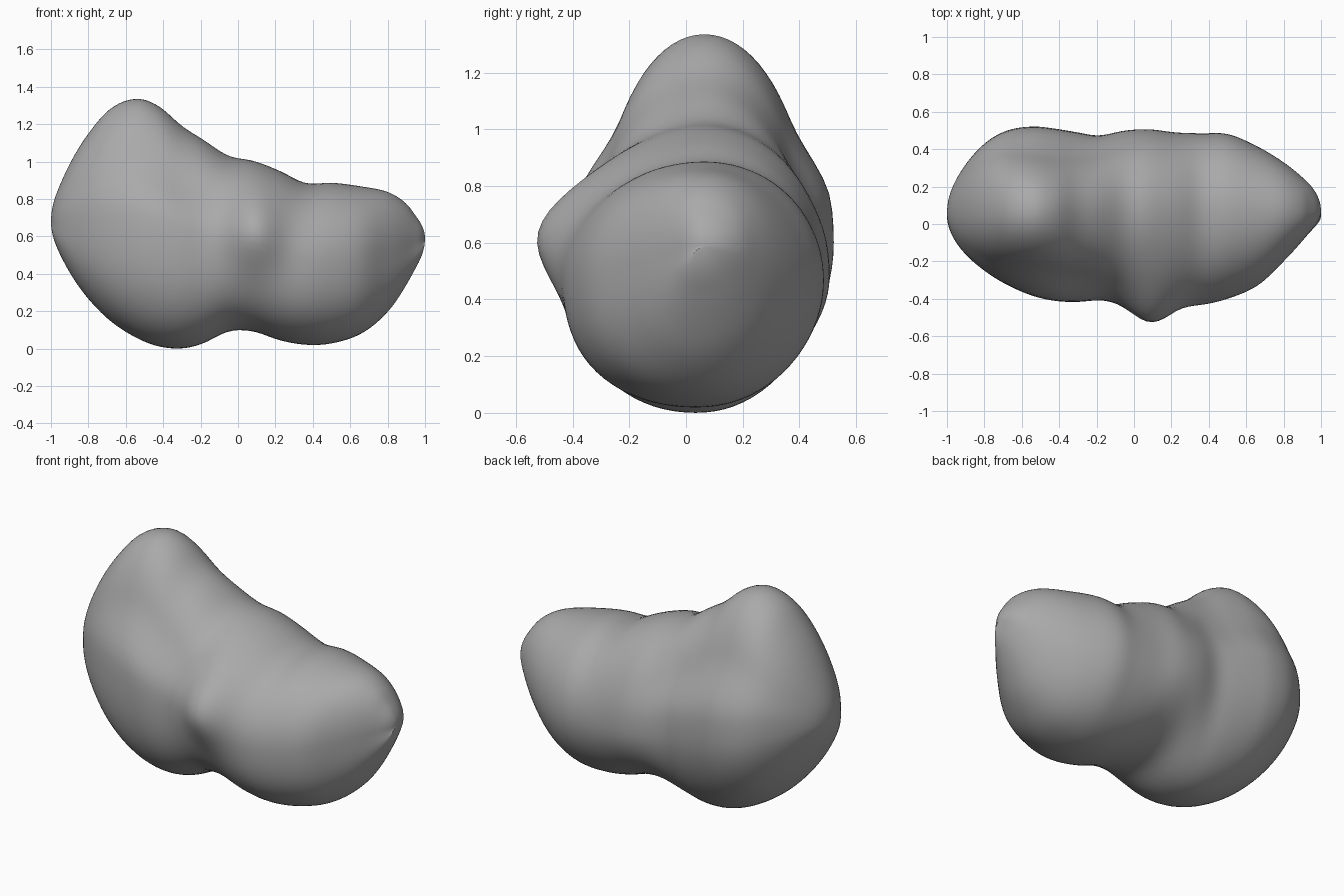
import bpy, bmesh, math

cube = bpy.data.objects.get("Cube")
if cube:
    bpy.data.objects.remove(cube, do_unlink=True)

# Stone material
stone = bpy.data.materials.new("stone grey")
stone.use_nodes = True
GREY = (0.4, 0.4, 0.4, 1)
stone.diffuse_color = GREY
stone.node_tree.nodes["Principled BSDF"].inputs["Base Color"].default_value = GREY

# Body stations: x, top z, bottom z, front y, back y, height of widest point
STATIONS = [
    (-1, .68, .68, .06, .06, .68),
    (-.95, .88, .5, -.1, .24, .67),
    (-.8, 1.15, .265, -.25, .43, .65),
    (-.68, 1.285, .145, -.325, .5, .62),
    (-.54, 1.337, .055, -.385, .522, .6),
    (-.42, 1.295, .01, -.412, .51, .58),
    (-.3, 1.19, 0, -.417, .49, .55),
    (-.19, 1.12, .025, -.405, .473, .53),
    (-.05, 1.03, .092, -.4, .5, .5),
    (.08, 1.005, .092, -.4, .507, .48),
    (.22, .952, .045, -.42, .49, .46),
    (.36, .885, .02, -.43, .485, .46),
    (.5, .887, .027, -.4, .482, .47),
    (.66, .867, .08, -.33, .415, .49),
    (.8, .838, .195, -.2, .33, .53),
    (.9, .775, .34, -.09, .25, .56),
    (.95, .71, .43, -.03, .2, .58),
    (1, .59, .59, .07, .07, .59),
]
CREST_Y, KEEL_Y = .065, .035
RINGS, SIDES = 96, 80


def angle(x):
    return math.acos(max(-1, min(1, -x)))


def slope(i, col):
    a, b = STATIONS[max(i - 1, 0)], STATIONS[min(i + 1, len(STATIONS) - 1)]
    return (b[col] - a[col]) / (angle(b[0]) - angle(a[0]))


def sample(t, col):
    """Smooth curve through the stations, rounded at both tips."""
    i = 0
    while i < len(STATIONS) - 2 and angle(STATIONS[i + 1][0]) < t:
        i += 1
    a, b = STATIONS[i], STATIONS[i + 1]
    h = angle(b[0]) - angle(a[0])
    u = (t - angle(a[0])) / h
    return ((1 + 2 * u) * (1 - u) ** 2 * a[col] + u * u * (3 - 2 * u) * b[col]
            + h * u * (1 - u) * ((1 - u) * slope(i, col) - u * slope(i + 1, col)))


def bell(d, width):
    return math.exp(-(d / width) ** 2)


def ramp(v, lo, hi):
    u = max(0, min(1, (v - lo) / (hi - lo)))
    return u * u * (3 - 2 * u)


def section_point(t, a):
    x = -math.cos(t)
    top, bottom, front, back, mid = (sample(t, c) for c in range(1, 6))
    c, s = math.cos(a), math.sin(a)
    power = 2.12 if s < 0 else 2.04
    k = (abs(c) ** power + abs(s) ** power) ** (-1 / power)
    # Crown pinched into a narrower dome over the tall end
    pinch = 1 - .21 * bell(x + .46, .34) * ramp(k * s, .2, .6)
    centre = CREST_Y if s > 0 else CREST_Y + (KEEL_Y - CREST_Y) * ramp(-k * s, 0, 1)
    y = centre + k * c * pinch * ((back - CREST_Y) if c > 0 else (CREST_Y - front))
    z = mid + k * s * ((top - mid) if s > 0 else (mid - bottom))
    # Rounded knob on the front
    y -= .148 * ramp(CREST_Y - y, 0, .3) * bell(x - .09, .15) * bell(z - .65, .225)
    return x, y, z


# Body lofted ring by ring and closed at the tips
bm = bmesh.new()
rings = []
for r in range(1, RINGS):
    t = math.pi * r / RINGS
    rings.append([bm.verts.new(section_point(t, math.tau * j / SIDES)) for j in range(SIDES)])
tips = [bm.verts.new((p[0], p[3], p[1])) for p in (STATIONS[0], STATIONS[-1])]
for j in range(SIDES):
    n = (j + 1) % SIDES
    for lo, hi in zip(rings, rings[1:]):
        bm.faces.new((lo[j], lo[n], hi[n], hi[j]))
    bm.faces.new((tips[0], rings[0][n], rings[0][j]))
    bm.faces.new((tips[1], rings[-1][j], rings[-1][n]))
for _ in range(3):
    bmesh.ops.smooth_vert(bm, verts=bm.verts, factor=.3,
                          use_axis_x=True, use_axis_y=True, use_axis_z=True)
bmesh.ops.recalc_face_normals(bm, faces=bm.faces)
for f in bm.faces:
    f.smooth = True
mesh = bpy.data.meshes.new("asteroid_body")
bm.to_mesh(mesh)
bm.free()
mesh.materials.append(stone)
body = bpy.data.objects.new("asteroid_body", mesh)
bpy.context.collection.objects.link(body)
